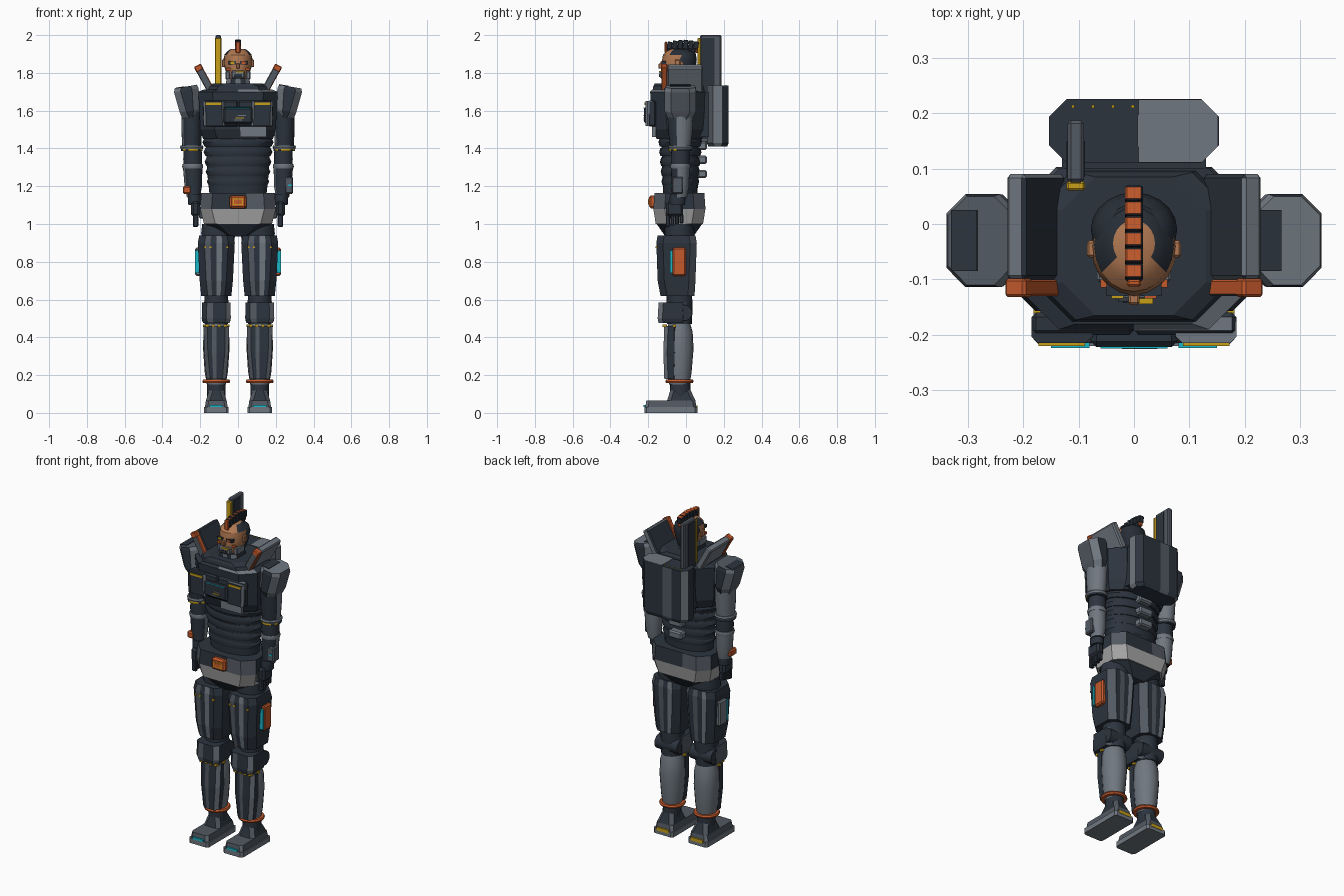
import bpy
import math
from mathutils import Matrix, Vector

if "Cube" in bpy.data.objects:
    bpy.data.objects.remove(bpy.data.objects["Cube"], do_unlink=True)


def make_material(name, red, green, blue):
    material = bpy.data.materials.new(name)
    material.use_nodes = True
    material.diffuse_color = (red, green, blue, 1)
    shader = material.node_tree.nodes["Principled BSDF"]
    shader.inputs["Base Color"].default_value = (red, green, blue, 1)
    return material


DARK = make_material("dark_navy", .025, .034, .048)
GREY = make_material("steel_grey", .16, .185, .215)
MID = make_material("gunmetal", .085, .1, .122)
LIGHT = make_material("pale_grey", .38, .38, .38)
ORANGE = make_material("burnt_orange", .55, .10, .025)
YELLOW = make_material("warning_yellow", .58, .35, .01)
CYAN = make_material("bright_cyan", .01, .46, .56)
SKIN = make_material("skin", .44, .19, .085)
HAIR = make_material("hair_black", .02, .027, .037)


def build(name, verts, faces, materials, indices=None, smooth=False):
    mesh = bpy.data.meshes.new(name)
    mesh.from_pydata(verts, [], faces)
    for material in materials:
        mesh.materials.append(material)
    if indices:
        mesh.polygons.foreach_set("material_index", indices)
    obj = bpy.data.objects.new(name, mesh)
    bpy.context.collection.objects.link(obj)
    if smooth:
        bpy.context.view_layer.objects.active = obj
        bpy.ops.object.select_all(action="DESELECT")
        obj.select_set(True)
        bpy.ops.object.shade_smooth_by_angle(angle=math.radians(40))
    return obj


def chamfered(half_x, half_y, cut, splits):
    """Counter-clockwise chamfered rectangle, front and back edges split into strips."""
    edge = half_x - cut
    row = [-edge + 2 * edge * i / splits for i in range(splits + 1)]
    front = [(x, -half_y) for x in row]
    right = [(half_x, cut - half_y), (half_x, half_y - cut)]
    return front + right + [(-x, -y) for x, y in front + right]


def ellipse(half_x, half_y, sides):
    turn = math.tau / sides
    return [(half_x * math.cos(i * turn), half_y * math.sin(i * turn)) for i in range(sides)]


def loft(name, rings, materials, cut=None, splits=1, sides=20, pattern="0", cap=0):
    """Skin rings of (z, x, y, half_x, half_y); the pattern picks side materials."""
    verts, faces, indices = [], [], []
    for z, x, y, half_x, half_y in rings:
        outline = ellipse(half_x, half_y, sides) if cut is None else chamfered(half_x, half_y, cut, splits)
        verts += [(x + px, y + py, z) for px, py in outline]
    count = len(outline)
    for ring in range(len(rings) - 1):
        base = ring * count
        for i in range(count):
            j = (i + 1) % count
            faces.append((base + i, base + j, base + count + j, base + count + i))
            indices.append(int(pattern[i % len(pattern)]))
    faces += [tuple(reversed(range(count))), tuple(range(len(verts) - count, len(verts)))]
    return build(name, verts, faces, materials, indices + [cap, cap], cut is None)


def box(name, x, y, z, material, cut=0):
    """Box from (low, high) spans, with optional bevelled edges."""
    corners = [(a, b, c) for c in z for a, b in ((x[0], y[0]), (x[1], y[0]), (x[1], y[1]), (x[0], y[1]))]
    quads = [(0, 1, 5, 4), (1, 2, 6, 5), (2, 3, 7, 6), (3, 0, 4, 7), (3, 2, 1, 0), (4, 5, 6, 7)]
    obj = build(name, corners, quads, [material])
    if cut:
        bevel = obj.modifiers.new("edge_bevel", "BEVEL")
        bevel.width, bevel.segments = cut, 1
    return obj


def span(centre, half):
    return (centre - half, centre + half)


def recolour(obj, material, direction):
    """Give faces that point along the direction a second material."""
    obj.data.materials.append(material)
    for face in obj.data.polygons:
        face.material_index = int(face.normal.dot(Vector(direction)) > .5)


def ring(name, x, y, z, half_x, half_y, half_z, material):
    return loft(name, [(z - half_z, x, y, half_x * .94, half_y * .94), (z, x, y, half_x, half_y),
                       (z + half_z, x, y, half_x * .94, half_y * .94)], [material])


def turn_about(obj, pivot, angle, axis):
    move = Matrix.Translation(Vector(pivot))
    obj.data.transform(move @ Matrix.Rotation(angle, 4, axis) @ move.inverted())


STRIPED = [DARK, GREY, MID]
FRONT_DARK = "1" * 12 + "0" * 7 + "1"
for s, side in ((1, "left_"), (-1, "right_")):
    # Foot
    fx = s * .115
    loft(side + "sole", [(0, fx, -.08, .066, .14), (.03, fx, -.08, .066, .14)], [GREY], cut=.012)
    loft(side + "boot", [(.03, fx, -.08, .06, .135), (.065, fx, -.08, .055, .13)], STRIPED, cut=.015, pattern="2122", cap=2)
    loft(side + "instep", [(.065, fx, -.025, .055, .075), (.13, fx, -.03, .035, .05)], STRIPED, cut=.02, pattern="02")
    box(side + "toe_light", span(fx, .035), (-.224, -.2), (.03, .042), CYAN)
    box(side + "heel_guard", span(fx, .04), (.04, .062), (.02, .04), YELLOW)
    ring(side + "ankle", fx, -.03, .125, .05, .055, .05, DARK)
    # Lower leg
    ring(side + "ankle_band", fx, -.035, .167, .074, .075, .009, ORANGE)
    loft(side + "calf", [(.15, fx, -.035, .05, .055), (.22, fx, -.035, .062, .065), (.34, fx, -.035, .07, .075),
                         (.43, fx, -.035, .068, .07), (.48, fx, -.035, .055, .055)], [GREY])
    loft(side + "shin_plate", [(.18, fx, -.08, .052, .035), (.32, fx, -.08, .065, .04), (.46, fx, -.08, .067, .035)],
         STRIPED, cut=.02, splits=4, pattern="020010")
    for i in range(4):
        box(side + "shin_rivet", span(fx - .048 + i * .032, .009), (-.124, -.1), (.455, .469), YELLOW)
    box(side + "shin_side_rivet", span(fx, .07), span(-.062, .008), (.455, .469), YELLOW)
    # Knee
    loft(side + "knee_guard", [(.475, fx, -.07, .07, .075), (.5, fx, -.07, .077, .08), (.585, fx, -.07, .075, .075)],
         STRIPED, cut=.025, splits=3, pattern="20010")
    ring(side + "knee_core", fx, -.035, .56, .065, .07, .09, DARK)
    joint = ring(side + "knee_joint", fx, -.01, .53, .045, .045, .075, DARK)
    turn_about(joint, (fx, -.01, .53), math.pi / 2, "Y")
    # Thigh
    loft(side + "thigh_armour", [(.62, fx, -.045, .08, .09), (.7, fx, -.05, .088, .1), (.9, fx, -.05, .098, .107),
                                 (.94, fx, -.05, .09, .1)], STRIPED, cut=.035, splits=4, pattern="20100020")
    ring(side + "hip_joint", s * .105, -.035, .95, .09, .08, .05, DARK)
    for dx in (-.06, -.03, .06):
        box(side + "thigh_rivet", span(fx + dx, .006), (-.161, -.14), (.872, .882), YELLOW)
    pouch = ORANGE if s > 0 else GREY
    box(side + "thigh_pouch", span(s * .21, .018), (-.072, 0), (.725, .875), pouch, .008)
    box(side + "thigh_light", span(s * .215, .012), (-.086, -.072), (.74, .86), CYAN)
    # Arm
    ax = s * .245
    loft(side + "upper_arm", [(1.41, ax, -.03, .05, .055), (1.5, ax, -.03, .055, .065), (1.64, ax, -.03, .055, .07)],
         STRIPED, pattern=FRONT_DARK)
    pad = loft(side + "shoulder_pad", [(1.56, s * .255, -.03, .045, .065), (1.6, s * .255, -.03, .054, .083),
                                      (1.71, s * .255, -.03, .066, .084), (1.73, s * .255, -.03, .06, .08)],
               STRIPED, cut=.035, pattern="0121", cap=1 if s > 0 else 2)
    cap_plate = box(side + "pad_cap_plate", span(s * (.22 if s > 0 else .285), .024), span(-.03, .055), (1.726, 1.733), DARK)
    for part in (pad, cap_plate):
        turn_about(part, (s * .25, 0, 1.6), s * .17, "Y")
    ring(side + "elbow_band", ax, -.03, 1.407, .062, .066, .009, GREY)
    loft(side + "elbow_trim", [(1.386, ax, -.03, .058, .062), (1.4, ax, -.03, .058, .062)], [DARK, YELLOW],
         pattern="0" * 12 + "1011101" + "0")
    ring(side + "elbow", s * .24, -.03, 1.345, .05, .05, .06, DARK)
    ring(side + "wrist_cuff", s * .24, -.03, 1.305, .056, .055, .012, GREY)
    loft(side + "forearm", [(1.14, s * .235, -.035, .035, .04), (1.2, s * .237, -.03, .046, .046),
                            (1.31, s * .24, -.03, .052, .05)], STRIPED, pattern=FRONT_DARK)
    ring(side + "wrist", s * .23, -.045, 1.13, .035, .042, .03, DARK)
    device = MID if s > 0 else ORANGE
    box(side + "arm_device", span(s * .27, .022), span(-.045, .03), (1.16, 1.2 if s < 0 else 1.25), device, .007)
    if s > 0:
        box("arm_screen", span(.275, .01), (-.08, -.07), (1.2, 1.21), CYAN)
    # Hand
    box(side + "palm", span(s * .225, .023), span(-.06, .045), (1.04, 1.12), DARK, .012)
    for finger in range(4):
        box(side + "finger", span(s * .224, .014), span(-.096 + finger * .024, .01), (.985 + .006 * finger, 1.05), DARK, .004)
    box(side + "thumb", span(s * .195, .012), span(-.085, .014), (1.03, 1.09), MID, .005)
    # Collar flap with bright front edge and tip
    flap = box(side + "collar_flap", span(s * .145, .02), (-.1, .09), (1.7, 1.855), GREY, .007)
    recolour(flap, DARK, (-s, 0, 0))
    edge = box(side + "collar_edge", span(s * .145, .02), (-.13, -.1), (1.7, 1.835), ORANGE, .004)
    recolour(edge, MID, (0, -1, 0))
    tip = box(side + "collar_tip", span(s * .145, .021), (-.132, -.098), (1.825, 1.858), ORANGE, .005)
    for part in (flap, edge, tip):
        turn_about(part, (s * .145, 0, 1.71), s * .5, "Y")
    # Chest side panels
    loft(side + "chest_panel", [(1.52, s * .125, -.19, .055, .025), (1.65, s * .13, -.19, .055, .025)],
         STRIPED, cut=.012, pattern="011", cap=int(s > 0))
    box(side + "chest_strip", span(s * .13, .042), (-.22, -.2), (1.63, 1.642), YELLOW)

# Pelvis and belt
loft("pelvis", [(.935, 0, -.035, .10, .075), (1.0, 0, -.035, .17, .12)], [DARK], cut=.06)
loft("pelvis_guard", [(1.0, 0, -.035, .18, .125), (1.08, 0, -.035, .2, .138)], [LIGHT], cut=.06)
loft("belt", [(1.08, 0, -.035, .2, .138), (1.165, 0, -.035, .195, .132)], STRIPED, cut=.06, splits=3, pattern="002202")
box("buckle", span(0, .045), (-.195, -.16), (1.082, 1.152), ORANGE, .01)
box("buckle_trim", span(0, .027), (-.198, -.19), (1.1, 1.134), YELLOW)
box("buckle_inset", span(0, .022), (-.2, -.19), (1.105, 1.129), ORANGE)

# Ribbed waist
loft("waist_base", [(1.15, 0, -.03, .15, .09), (1.24, 0, -.03, .16, .095), (1.47, 0, -.03, .175, .1)], [DARK])
for i in range(5):
    ring("waist_rib", 0, -.03, 1.225 + i * .052, .165 + i * .006, .1 + i * .004, .022, DARK)
for i in range(3):
    box("spine_block", span(0, .045), (.06, .11), span(1.265 + i * .075, .022), GREY, .008)

# Chest
loft("chest", [(1.45, 0, -.035, .185, .12), (1.5, 0, -.04, .2, .135), (1.7, 0, -.045, .21, .145)], [DARK], cut=.075)
loft("chest_ledge", [(1.7, 0, -.045, .21, .145), (1.712, 0, -.04, .18, .14)], STRIPED, cut=.075, splits=2, pattern="0110000000")
loft("chest_top", [(1.7, 0, -.04, .175, .138), (1.73, 0, -.04, .165, .133), (1.745, 0, -.04, .13, .125)], [DARK], cut=.06)
box("chest_lower_plate", (.01, .15), (-.181, -.16), (1.46, 1.515), GREY)
box("chest_front", (-.185, 0), (-.2, -.16), (1.515, 1.655), DARK, .008)
front_half = box("chest_front_half", (0, .185), (-.2, -.16), (1.515, 1.655), DARK, .008)
recolour(front_half, GREY, (0, 0, 1))
box("chest_console", span(0, .078), (-.222, -.18), (1.53, 1.62), DARK, .01)
box("console_light", span(0, .06), (-.225, -.221), (1.612, 1.616), CYAN)
for i in range(3):
    box("console_mark", span(.01 * i, .022), (-.226, -.221), span(1.55 + i * .012, .0025), YELLOW if i == 1 else GREY)

# Backpack and tall blade
loft("backpack", [(1.41, 0, .168, .14, .05), (1.43, 0, .168, .153, .058), (1.73, 0, .168, .153, .058)],
     STRIPED, cut=.032, splits=4, pattern="000021000201")
loft("backpack_top_plate", [(1.728, .079, .168, .073, .057), (1.733, .079, .168, .073, .057)], [GREY], cut=.03)
box("backpack_top_infill", (.008, .08), (.111, .225), (1.728, 1.733), GREY)
for i in range(4):
    box("backpack_rivet", span(-.11 + i * .036, .003), span(.212, .003), (1.73, 1.736), YELLOW)
box("backpack_mount", span(0, .13), (.06, .13), (1.46, 1.7), DARK)
box("blade", span(-.105, .015), (.075, .187), (1.43, 2), MID, .006)
box("blade_core", span(-.105, .017), (.085, .15), (1.45, 1.985), DARK)
box("blade_edge", span(-.105, .017), (.06, .077), (1.72, 1.985), YELLOW, .004)

# Head
loft("neck_guard", [(1.72, 0, -.055, .068, .07), (1.77, 0, -.06, .06, .065)], STRIPED, cut=.025, splits=3, pattern="01")
loft("head", [(1.755, 0, -.06, .045, .055), (1.8, 0, -.05, .062, .078), (1.85, 0, -.042, .077, .088),
              (1.895, 0, -.038, .072, .084)], [SKIN])
loft("scalp", [(1.895, 0, -.038, .072, .084), (1.915, 0, -.036, .056, .066), (1.927, 0, -.035, .038, .042)],
     [HAIR, SKIN], pattern="0" * 12 + "1" * 6 + "00", cap=1)
loft("hair_back", [(1.77, 0, -.005, .05, .04), (1.82, 0, -.01, .068, .06), (1.87, 0, -.01, .078, .067),
                   (1.9, 0, -.012, .07, .064), (1.915, 0, -.012, .05, .048)], [HAIR])
box("mohawk_base", span(0, .014), (-.1, .05), (1.9, 1.945), HAIR, .005)
for i in range(6):
    y = -.09 + i * .028
    tuft = box("mohawk_tuft", span(0, .016), span(y, .0135), (1.925, 1.965 + .01 * math.sin(i * .6)), HAIR, .003)
    recolour(tuft, ORANGE, (0, 0, 1))
    turn_about(tuft, (0, y, 1.925), -.15, "X")
for name, ys, top in (("mohawk_front", (-.113, -.1), 1.965), ("mohawk_tail", (.05, .062), 1.94)):
    box(name, span(0, .013), ys, (1.905, top), ORANGE, .004)
for s, side in ((1, "left_"), (-1, "right_")):
    box(side + "ear", span(s * .077, .008), (-.06, -.03), (1.83, 1.87), SKIN, .004)
    box(side + "eye_socket", span(s * .03, .02), (-.13, -.1), (1.845, 1.862), DARK)
    box(side + "eye", span(s * .03, .011), (-.134, -.12), (1.848, 1.86), ORANGE if s > 0 else YELLOW)
    box(side + "cheek_guard", span(s * .055, .012), (-.105, -.03), (1.765, 1.81), GREY, .005)
    box(side + "cheek_light", span(s * .05, .01), (-.115, -.1), (1.812, 1.826), ORANGE)
box("nose", span(0, .01), (-.146, -.11), (1.822, 1.85), SKIN, .004)
box("respirator", span(0, .036), (-.14, -.1), (1.77, 1.812), GREY, .008)
box("respirator_trim", span(.012, .022), (-.144, -.13), (1.803, 1.81), YELLOW)
box("respirator_grille", span(0, .02), (-.143, -.13), (1.778, 1.795), DARK)
